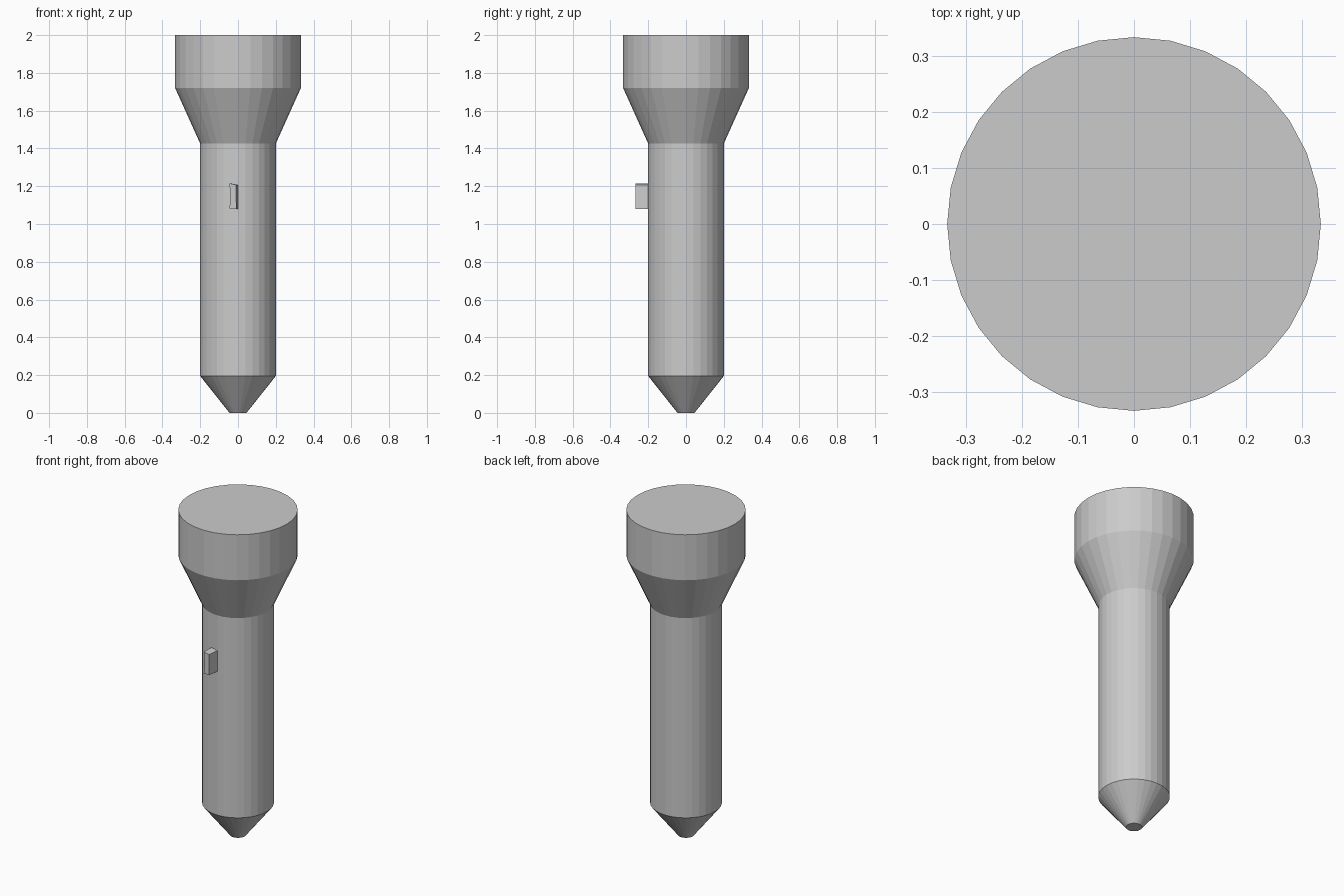
import bpy, bmesh, math

if "Cube" in bpy.data.objects:
    bpy.data.objects.remove(bpy.data.objects["Cube"])

SIDES = 32


def make_object(name, bm):
    bmesh.ops.recalc_face_normals(bm, faces=bm.faces)
    mesh = bpy.data.meshes.new(name)
    bm.to_mesh(mesh)
    bm.free()
    obj = bpy.data.objects.new(name, mesh)
    bpy.context.collection.objects.link(obj)
    return obj


def lathe(name, profile):
    """Closed flat-shaded solid turned around z from (radius, height) pairs."""
    bm = bmesh.new()
    rings = [[bm.verts.new((r * math.cos(math.tau * i / SIDES),
                            r * math.sin(math.tau * i / SIDES), z))
              for i in range(SIDES)] for r, z in profile]
    for low, high in zip(rings, rings[1:]):
        for i in range(SIDES):
            j = (i + 1) % SIDES
            bm.faces.new((low[i], low[j], high[j], high[i]))
    bm.faces.new(rings[0])
    bm.faces.new(rings[-1])
    return make_object(name, bm)


def loft(name, front, back, y_front, y_back):
    """Bridge two (x, z) outlines lying at different depths."""
    bm = bmesh.new()
    a = [bm.verts.new((x, y_front, z)) for x, z in front]
    b = [bm.verts.new((x, y_back, z)) for x, z in back]
    for i in range(len(a)):
        j = (i + 1) % len(a)
        bm.faces.new((a[i], a[j], b[j], b[i]))
    bm.faces.new(a)
    bm.faces.new(b)
    return make_object(name, bm)


# Torch body: tapered tail, straight handle, flared neck and wide head
lathe("torch_body", [(0.045, 0.0), (0.2, 0.195), (0.2, 1.425),
                     (0.333, 1.72), (0.333, 2.0)])

# Slightly uneven switch standing off the front of the handle
loft("switch",
     [(-0.045, 1.215), (-0.01, 1.207), (-0.009, 1.08), (-0.046, 1.082), (-0.04, 1.13)],
     [(-0.043, 1.215), (0.0, 1.207), (0.0, 1.08), (-0.043, 1.082), (-0.038, 1.13)],
     -0.268, -0.195)
